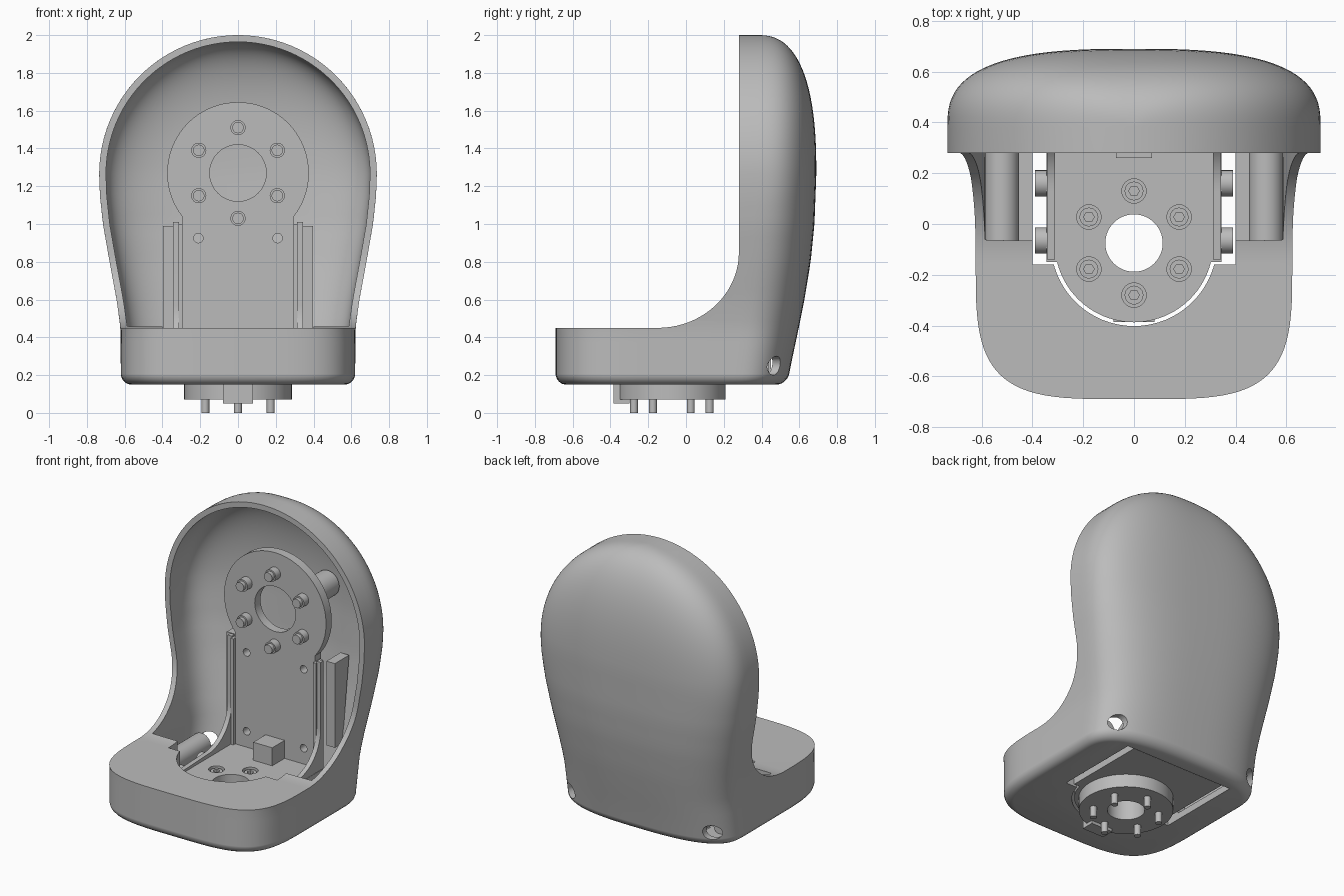
import bpy, bmesh, math

cube = bpy.data.objects.get("Cube")
if cube:
    bpy.data.objects.remove(cube, do_unlink=True)

grey = bpy.data.materials.new("light grey")
grey.use_nodes = True
grey.diffuse_color = (0.5, 0.5, 0.5, 1)
grey.node_tree.nodes["Principled BSDF"].inputs["Base Color"].default_value = (0.5, 0.5, 0.5, 1)


def loft(name, rings):
    """Skin a stack of equal-length rings and cap both ends."""
    bm = bmesh.new()
    rows = [[bm.verts.new(p) for p in ring] for ring in rings]
    n = len(rows[0])
    for a, b in zip(rows, rows[1:]):
        for i in range(n):
            j = (i + 1) % n
            bm.faces.new((a[i], a[j], b[j], b[i]))
    bm.faces.new(rows[0])
    bm.faces.new(rows[-1])
    bmesh.ops.recalc_face_normals(bm, faces=bm.faces)
    mesh = bpy.data.meshes.new(name)
    bm.to_mesh(mesh)
    bm.free()
    mesh.materials.append(grey)
    ob = bpy.data.objects.new(name, mesh)
    bpy.context.scene.collection.objects.link(ob)
    return ob


def prism(name, outline, axis, lo, hi):
    """Extrude a flat outline along one axis."""
    place = {"X": lambda a, b, h: (h, a, b),
             "Y": lambda a, b, h: (a, h, b),
             "Z": lambda a, b, h: (a, b, h)}[axis]
    return loft(name, [[place(a, b, h) for a, b in outline] for h in (lo, hi)])


def arc(ca, cb, ra, start, end, steps, rb=None):
    rb = rb or ra
    angles = [math.radians(start + (end - start) * i / steps) for i in range(steps + 1)]
    return [(ca + ra * math.cos(t), cb + rb * math.sin(t)) for t in angles]


def circle(ca, cb, r, steps=32):
    return arc(ca, cb, r, 0, 360, steps)[:-1]


def box(a0, a1, b0, b1):
    return [(a0, b0), (a1, b0), (a1, b1), (a0, b1)]


def activate(ob):
    bpy.ops.object.select_all(action="DESELECT")
    ob.select_set(True)
    bpy.context.view_layer.objects.active = ob


def cut(ob, *cutters):
    for c in cutters:
        c.hide_render = True
        mod = ob.modifiers.new("cut", "BOOLEAN")
        mod.operation, mod.solver, mod.object = "DIFFERENCE", "EXACT", c
        activate(ob)
        bpy.ops.object.modifier_apply(modifier=mod.name)
        bpy.data.objects.remove(c, do_unlink=True)


def lerp(table, z):
    if z <= table[0][0]:
        return table[0][1]
    for (z0, v0), (z1, v1) in zip(table, table[1:]):
        if z <= z1:
            return v0 + (v1 - v0) * (z - z0) / (z1 - z0)
    return table[-1][1]


# Housing profile: half width and back depth by height, round above MID
MID, RAD = 1.265, 0.735
WIDTH = [(0.15, 0.62), (0.45, 0.622), (0.6, 0.643), (0.8, 0.68), (1.0, 0.715), (1.15, 0.731), (MID, RAD)]
BACK = [(0.15, 0.535), (0.3, 0.565), (0.45, 0.597), (0.6, 0.627), (0.8, 0.66), (1.0, 0.68), (MID, 0.69)]
ROUND = [(0.15, 0.05), (0.155, 0.032), (0.165, 0.018), (0.18, 0.006), (0.2, 0)]


def power(v, n):
    return math.copysign(abs(v) ** (2 / n), v)


def section(z, wall, front, front_start):
    """Closed horizontal outline of the housing, inset by the wall."""
    side = lerp([(0.15, 0.25), (1.2, 0.38)], z)
    if z > MID:
        k = min((z - MID) / (RAD - wall), 0.9999)
        w = (RAD - wall) * math.sqrt(1 - k * k)
        back = side + (0.31 - wall) * (1 - k ** 2.5) ** (1 / 2.5)
    else:
        inset = wall or lerp(ROUND, z)
        w, back = lerp(WIDTH, z) - inset, lerp(BACK, z) - inset
        front += 0 if wall else inset
    ring = []
    for i in range(96):
        t = 2 * math.pi * i / 96
        c, s = math.cos(t), math.sin(t)
        if s >= 0:
            ring.append((w * power(c, 2.8), side + (back - side) * power(s, 2.8), z))
        else:
            ring.append((w * power(c, 4), front_start + (front_start - front) * power(s, 4), z))
    return ring


def heights(bottom, wall):
    low = [bottom + (MID - bottom) * i / 20 for i in range(20)]
    top = [MID + (RAD - wall) * math.sin(math.pi / 2 * i / 24) for i in range(25)]
    return low + top


levels = sorted(set([z for z, _ in ROUND] + heights(0.15, 0)))
housing = loft("housing", [section(z, 0, -0.69, -0.1) for z in levels])

# Open the front with a swept curve from the deck to the hood
sweep = [(-1, 0.45)] + arc(-0.15, 0.85, 0.43, -90, 0, 20, 0.4) + [(0.28, 2.2), (-1, 2.2)]
cut(housing, prism("front_cutter", sweep, "X", -1, 1))
cut(housing, loft("cavity_cutter", [section(z, 0.036, -0.065, -0.06) for z in heights(0.195, 0.036)]))
cut(housing,
    prism("floor_cutter", box(-0.4, 0.4, -0.16, 0.42), "Z", 0.1, 0.5),
    prism("round_cutter", circle(0, -0.075, 0.327, 64), "Z", 0.1, 0.5))
for s in (-1, 1):
    cut(housing, prism("screw_hole_cutter", circle(s * 0.52, 0.25, 0.05), "Y", 0.34, 0.8))

# Upright bracket plate with a round head
outline = arc(0, 1.27, 0.375, -38, 218, 60) + [(-0.295, 0.16), (0.295, 0.16)]
upright = prism("upright_plate", outline, "Y", 0.39, 0.45)
cut(upright, prism("bore_cutter", circle(0, 1.27, 0.15, 48), "Y", 0.3, 0.6))
for x in (-0.21, 0.21):
    for z in (0.4, 0.925):
        cut(upright, prism("small_hole_cutter", circle(x, z, 0.025, 20), "Y", 0.3, 0.6))

# Horizontal bracket plate with a round nose
outline = [(0.345, 0.41), (0.345, -0.15)] + arc(0, -0.075, 0.312, -14, -166, 40) + [(-0.345, -0.15), (-0.345, 0.41)]
plate = prism("lower_plate", outline, "Z", 0.157, 0.295)
flange = prism("flange", circle(0, -0.075, 0.285, 64), "Z", 0.07, 0.17)
for part in (plate, flange):
    cut(part, prism("bore_cutter", circle(0, -0.075, 0.113, 48), "Z", 0, 0.5))
prism("flange_key", box(-0.08, 0.08, -0.385, -0.3), "Z", 0.05, 0.16)

# Rings of sunken screws, posts and pins
for i in range(6):
    t = math.radians(30 + 60 * i)
    c, s = math.cos(t), math.sin(t)
    x, y, z = 0.205 * c, -0.075 + 0.205 * s, 1.27 + 0.24 * s
    prism("flange_pin", circle(0.2 * c, -0.075 + 0.2 * s, 0.021, 20), "Z", 0, 0.1)
    prism("upright_post", circle(0.24 * c, z, 0.04, 24), "Y", 0.34, 0.4)
    prism("post_tip", circle(0.24 * c, z, 0.03, 24), "Y", 0.315, 0.345)
    cut(plate, prism("counterbore_cutter", circle(x, y, 0.048, 24), "Z", 0.235, 0.4))
    head = prism("screw_head", circle(x, y, 0.037, 24), "Z", 0.225, 0.285)
    cut(head, prism("hex_cutter", circle(x, y, 0.021, 6), "Z", 0.26, 0.4))

# Mirrored parts either side of the bracket
gusset = [(0.41, 1.01), (0.38, 1.01)] + arc(0.13, 0.57, 0.25, 0, -90, 14) + [(-0.14, 0.31), (-0.14, 0.16), (0.41, 0.16)]
block = [(0.45, 0.43), (0.53, 0.43), (0.6, 0.99), (0.45, 0.99)]
for s, label in ((1, "left"), (-1, "right")):
    prism(label + "_gusset", gusset, "X", s * 0.312, s * 0.343)
    prism(label + "_rail", box(0.37, 0.44, 0.2, 1.0), "X", s * 0.293, s * 0.314)
    prism(label + "_side_block", block, "X", s * 0.335, s * 0.398)
    for y in (-0.065, 0.16):
        prism(label + "_side_screw", circle(y, 0.25, 0.052, 24), "X", s * 0.33, s * 0.39)
    prism(label + "_screw_tube", circle(s * 0.52, 0.25, 0.068), "Y", -0.065, 0.36)
    prism(label + "_boss", circle(s * 0.22, 1.41, 0.085), "Y", 0.44, 0.63)

# Connector block at the foot of the upright plate
prism("connector", box(-0.07, 0.07, 0.26, 0.4), "Z", 0.285, 0.415)

for ob in list(bpy.context.scene.collection.objects):
    if ob.type == "MESH" and grey.name in ob.data.materials:
        activate(ob)
        bpy.ops.object.shade_smooth_by_angle(angle=math.radians(30))
